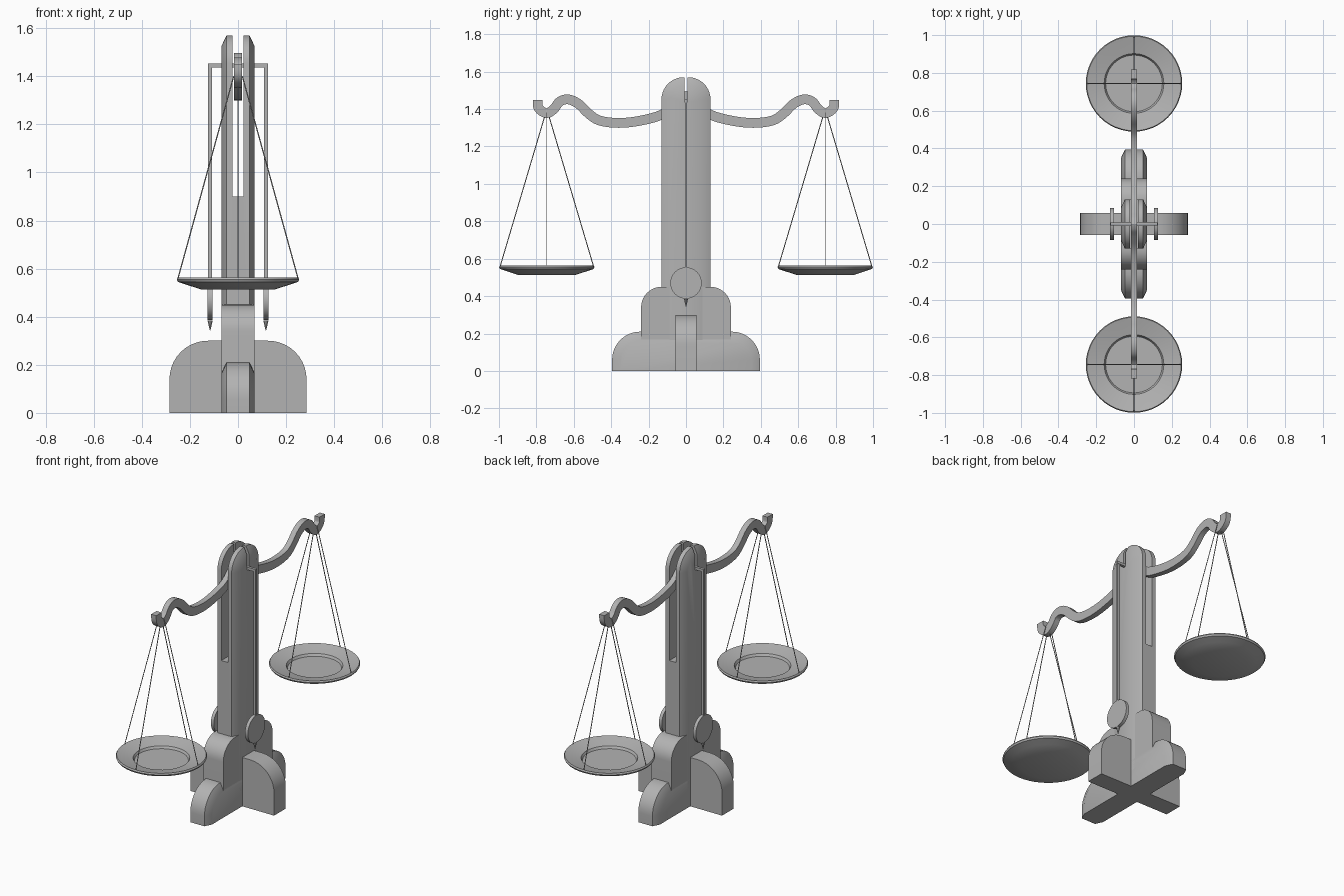
import bpy, bmesh, math
from mathutils import Vector

if "Cube" in bpy.data.objects:
    bpy.data.objects.remove(bpy.data.objects["Cube"])

grey = bpy.data.materials.new("grey")
grey.diffuse_color = (0.45, 0.45, 0.45, 1)
grey.use_nodes = True
grey.node_tree.nodes["Principled BSDF"].inputs["Base Color"].default_value = grey.diffuse_color


def finish(name, bm, smooth=True):
    bmesh.ops.recalc_face_normals(bm, faces=bm.faces)
    me = bpy.data.meshes.new(name)
    bm.to_mesh(me)
    bm.free()
    me.materials.append(grey)
    ob = bpy.data.objects.new(name, me)
    bpy.context.collection.objects.link(ob)
    if smooth:
        bpy.ops.object.select_all(action='DESELECT')
        ob.select_set(True)
        bpy.context.view_layer.objects.active = ob
        bpy.ops.object.shade_smooth_by_angle(angle=math.radians(28))
    return ob


def arch(hw, h, r, z0=0.0, n=10):
    """Upright outline with rounded upper corners, as (across, up) points."""
    arc = [(hw - r + r * math.cos(a), h - r + r * math.sin(a))
           for a in (math.pi / 2 * i / n for i in range(n + 1))]
    right = [(hw, z0)] + arc
    return right + [(-u, v) for u, v in reversed(right)]


def loft(name, sections, along='x'):
    """Join equal-length outlines placed at the given depths, capping the ends."""
    bm = bmesh.new()
    rings = []
    for d, pts in sections:
        rings.append([bm.verts.new((d, u, v) if along == 'x' else (u, d, v)) for u, v in pts])
    for a, b in zip(rings, rings[1:]):
        for i in range(len(a)):
            j = (i + 1) % len(a)
            bm.faces.new((a[i], a[j], b[j], b[i]))
    bm.faces.new(rings[0])
    bm.faces.new(rings[-1])
    return finish(name, bm)


def chamfered(name, hw, h, r, z0=0.0, c=0.045):
    full, inner = arch(hw, h, r, z0), arch(hw - c, h - c, r - c, z0)
    return loft(name, [(-0.069, inner), (-0.048, full), (0.048, full), (0.069, inner)])


def box(name, x, y, z):
    bm = bmesh.new()
    bmesh.ops.create_cube(bm, size=1)
    for v in bm.verts:
        v.co = [lo + (c + 0.5) * (hi - lo) for c, (lo, hi) in zip(v.co, (x, y, z))]
    return finish(name, bm, False)


def rod(name, p, q, r1, r2=None, seg=6):
    p, q = Vector(p), Vector(q)
    bm = bmesh.new()
    bmesh.ops.create_cone(bm, cap_ends=True, segments=seg, radius1=r1,
                          radius2=r1 if r2 is None else r2, depth=(q - p).length)
    bmesh.ops.rotate(bm, verts=bm.verts, matrix=(q - p).to_track_quat('Z', 'Y').to_matrix())
    bmesh.ops.translate(bm, verts=bm.verts, vec=(p + q) / 2)
    return finish(name, bm)


# Crossed base: long low feet, a taller middle step, and side feet
chamfered("long_feet", 0.395, 0.21, 0.15)
mid = arch(0.24, 0.45, 0.11)
loft("middle_step", [(-0.068, mid), (0.068, mid)])
side = arch(0.285, 0.30, 0.16)
loft("side_feet", [(-0.057, side), (0.057, side)], along='y')

# Column with a long slot for the beam and a narrow notch for the pivot
column = chamfered("column", 0.131, 1.57, 0.118, 0.1)
cutters = [box("beam_slot", (-0.022, 0.022), (-0.3, 0.3), (0.9, 1.7)),
           box("pivot_notch", (-0.2, 0.2), (-0.009, 0.009), (1.435, 1.7))]
for c in cutters:
    c.hide_render = True
    m = column.modifiers.new("cut", 'BOOLEAN')
    m.operation, m.solver, m.object = 'DIFFERENCE', 'EXACT', c
    bpy.ops.object.select_all(action='DESELECT')
    bpy.context.view_layer.objects.active = column
    column.select_set(True)
    # keep the cut ahead of the smoothing
    bpy.ops.object.modifier_move_to_index(modifier=m.name, index=0)
    bpy.ops.object.modifier_apply(modifier=m.name)
for c in cutters:
    bpy.data.objects.remove(c)

# Pivot bar with a hanging pointer and disc on each side
box("pivot_bar", (-0.125, 0.125), (-0.008, 0.008), (1.436, 1.452))
for s, label in ((-1, "left"), (1, "right")):
    x = s * 0.116
    box(label + "_pointer_rod", (x - 0.008, x + 0.008), (-0.006, 0.006), (0.4, 1.45))
    rod(label + "_pointer_disc", (x - 0.01, 0, 0.47), (x + 0.01, 0, 0.47), 0.084, seg=32)
    rod(label + "_pointer_tip", (x, 0, 0.385), (x, 0, 0.342), 0.011, 0.001, seg=8)

# Beam: smooth curve sampled through half the path, mirrored to the other arm
half = [(0.793, 1.449), (0.788, 1.405), (0.745, 1.378), (0.705, 1.402), (0.675, 1.440),
        (0.63, 1.452), (0.575, 1.428), (0.52, 1.375), (0.46, 1.338), (0.36, 1.326),
        (0.25, 1.337), (0.13, 1.37), (0.05, 1.43), (0, 1.47)]
pts = [Vector(p) for p in half + [(-y, z) for y, z in reversed(half[:-1])]]
path = []
for i in range(len(pts) - 1):
    a, b = pts[max(i - 1, 0)], pts[i]
    c, d = pts[i + 1], pts[min(i + 2, len(pts) - 1)]
    for k in range(4):
        t = k / 4
        path.append(0.5 * (2 * b + (c - a) * t + (2 * a - 5 * b + 4 * c - d) * t * t
                           + (3 * b - a - 3 * c + d) * t ** 3))
path.append(pts[-1])
bm = bmesh.new()
rings = []
for i, p in enumerate(path):
    t = (path[min(i + 1, len(path) - 1)] - path[max(i - 1, 0)]).normalized()
    if i in (0, len(path) - 1):
        t = Vector((0, -1 if i == 0 else 1))
    n = Vector((-t.y, t.x)) * 0.026
    rings.append([bm.verts.new((x, *(p + n * s)))
                  for x, s in ((-0.017, -1), (0.017, -1), (0.017, 1), (-0.017, 1))])
for a, b in zip(rings, rings[1:]):
    for i in range(4):
        bm.faces.new((a[i], a[(i + 1) % 4], b[(i + 1) % 4], b[i]))
bm.faces.new(rings[0])
bm.faces.new(rings[-1])
finish("beam", bm)

# Pans hung on four thin wires
pan_profile = [(0, 0.513), (0.152, 0.513), (0.205, 0.53), (0.25, 0.545), (0.255, 0.555),
               (0.25, 0.563), (0.205, 0.552), (0.158, 0.542), (0.15, 0.528), (0, 0.528)]
for s, label in ((-1, "front"), (1, "back")):
    cy = s * 0.744
    bm = bmesh.new()
    vs = [bm.verts.new((r, 0, z)) for r, z in pan_profile]
    es = [bm.edges.new(e) for e in zip(vs, vs[1:])]
    bmesh.ops.spin(bm, geom=vs + es, cent=(0, 0, 0), axis=(0, 0, 1),
                   angle=math.tau, steps=48, use_merge=True)
    bmesh.ops.remove_doubles(bm, verts=bm.verts, dist=1e-5)
    bmesh.ops.translate(bm, verts=bm.verts, vec=(0, cy, 0))
    finish(label + "_pan", bm)
    for k, (dx, dy) in enumerate(((1, 0), (0, 1), (-1, 0), (0, -1))):
        rod(f"{label}_wire_{k + 1}", (dx * 0.018, cy, 1.40),
            (dx * 0.25, cy + dy * 0.25, 0.558), 0.0025)
